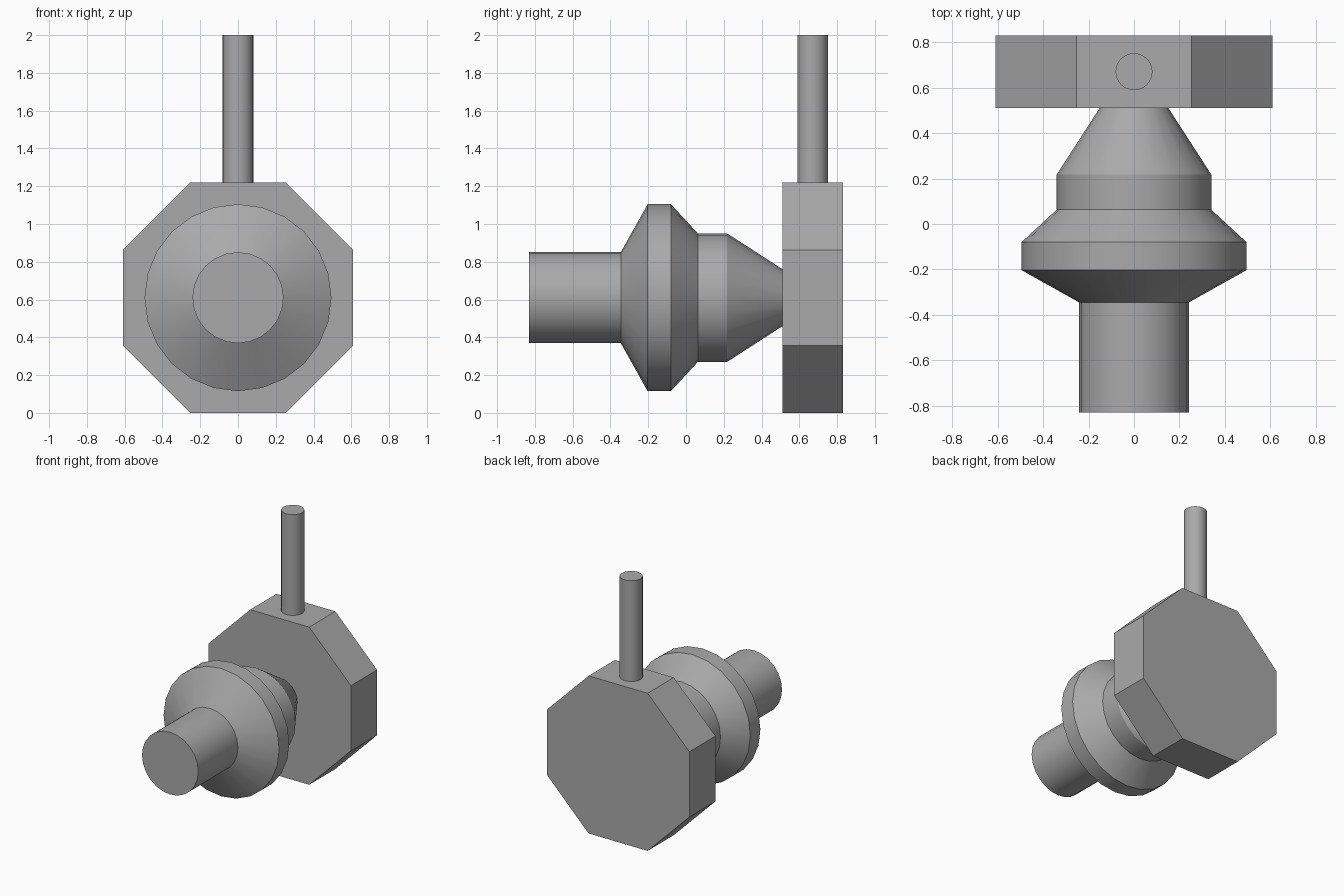
import bpy, bmesh, math
from mathutils import Matrix, Vector

cube = bpy.data.objects.get("Cube")
if cube:
    bpy.data.objects.remove(cube, do_unlink=True)

grey = bpy.data.materials.new("plain grey")
grey.use_nodes = True
colour = (0.4, 0.4, 0.4, 1)
grey.diffuse_color = colour
grey.node_tree.nodes["Principled BSDF"].inputs["Base Color"].default_value = colour

AXIS_Z = 0.61


def lathe(name, profile, sides, turn, matrix, smooth):
    """Closed solid from (radius, height) rings about local z, then placed by matrix."""
    bm = bmesh.new()
    rings = []
    for r, h in profile:
        angles = [turn + math.tau * i / sides for i in range(sides)]
        rings.append([bm.verts.new((r * math.cos(a), r * math.sin(a), h)) for a in angles])
    for low, high in zip(rings, rings[1:]):
        for i in range(sides):
            j = (i + 1) % sides
            bm.faces.new((low[i], low[j], high[j], high[i]))
    bm.faces.new(rings[0][::-1])
    bm.faces.new(rings[-1])
    bm.transform(matrix)
    bmesh.ops.recalc_face_normals(bm, faces=bm.faces)
    mesh = bpy.data.meshes.new(name)
    bm.to_mesh(mesh)
    bm.free()
    mesh.materials.append(grey)
    obj = bpy.data.objects.new(name, mesh)
    bpy.context.collection.objects.link(obj)
    if smooth:
        bpy.ops.object.select_all(action="DESELECT")
        obj.select_set(True)
        bpy.context.view_layer.objects.active = obj
        bpy.ops.object.shade_smooth_by_angle(angle=math.radians(25))
    return obj


# Local z runs along +y for the horizontal parts
along_y = Matrix.Translation((0, 0, AXIS_Z)) @ Matrix.Rotation(-math.pi / 2, 4, "X")

# Stepped nozzle: spout, flange, collar and tapered neck
nozzle = [(0.241, -0.83), (0.241, -0.345), (0.495, -0.203), (0.495, -0.08),
          (0.34, 0.063), (0.34, 0.218), (0.148, 0.515)]
lathe("stepped_nozzle", nozzle, 24, 0, along_y, True)

# Octagonal back plate with a flat side down
plate_radius = AXIS_Z / math.cos(math.pi / 8)
lathe("octagon_plate", [(plate_radius, 0.51), (plate_radius, 0.83)], 8, math.pi / 8, along_y, False)

# Upright rod on top of the plate
lathe("upright_rod", [(0.081, 1.2), (0.081, 2.0)], 32, 0, Matrix.Translation(Vector((0, 0.67, 0))), True)
